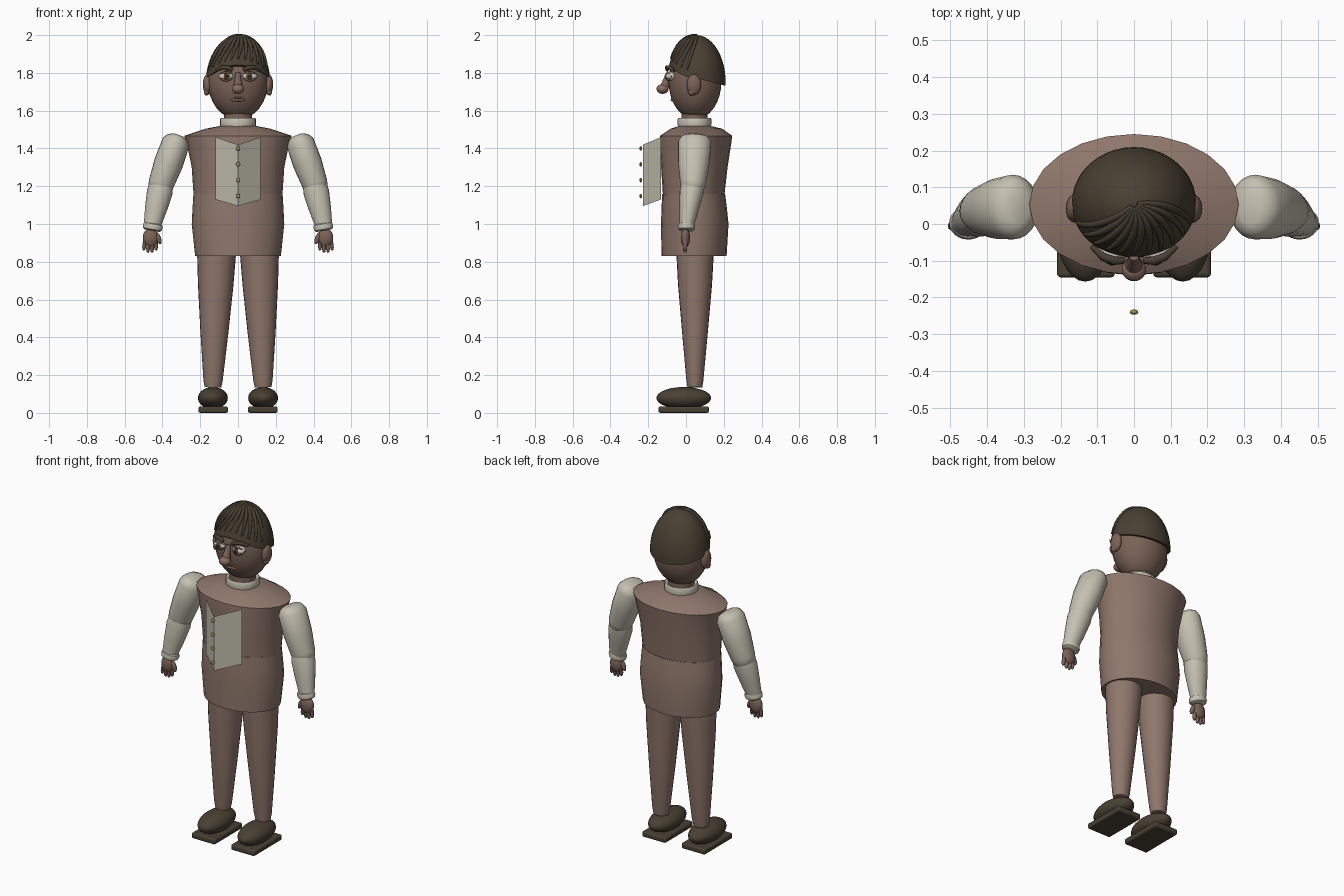
import bpy, math
from mathutils import Vector

if "Cube" in bpy.data.objects:
    bpy.data.objects.remove(bpy.data.objects["Cube"])

TAU = 2 * math.pi


def material(name, rgb):
    m = bpy.data.materials.new(name)
    m.diffuse_color = (*rgb, 1)
    m.use_nodes = True
    m.node_tree.nodes["Principled BSDF"].inputs["Base Color"].default_value = m.diffuse_color
    return m


SKIN = material("skin", (0.20, 0.125, 0.095))
CLOTH = material("brown_cloth", (0.275, 0.185, 0.148))
SHIRT = material("off_white", (0.56, 0.53, 0.44))
HAIR = material("dark_brown", (0.068, 0.052, 0.033))
NOSE = material("nose_pink", (0.26, 0.145, 0.11))
LIP = material("lip", (0.17, 0.075, 0.06))
WHITE = material("eye_white", (0.65, 0.64, 0.58))
IRIS = material("iris_brown", (0.12, 0.06, 0.025))
BLACK = material("pupil_black", (0.01, 0.01, 0.01))
GOLD = material("brass", (0.40, 0.27, 0.08))


def mesh(name, verts, faces, mat):
    me = bpy.data.meshes.new(name)
    me.from_pydata([tuple(v) for v in verts], [], faces)
    me.materials.append(mat)
    me.validate()
    ob = bpy.data.objects.new(name, me)
    bpy.context.collection.objects.link(ob)
    return ob


def loft(name, rings, mat, caps=True):
    """Skin a stack of closed rings, listed from top to bottom."""
    n = len(rings[0])
    verts = [v for r in rings for v in r]
    faces = [(i * n + j, (i + 1) * n + j, (i + 1) * n + (j + 1) % n, i * n + (j + 1) % n)
             for i in range(len(rings) - 1) for j in range(n)]
    if caps:
        last = (len(rings) - 1) * n
        faces += [tuple(range(n)), tuple(last + j for j in reversed(range(n)))]
    return mesh(name, verts, faces, mat)


def oval(z, rx, y0, y1, n=24):
    c, ry = (y0 + y1) / 2, (y1 - y0) / 2
    return [Vector((rx * math.cos(TAU * j / n), c + ry * math.sin(TAU * j / n), z)) for j in range(n)]


def ball(name, loc, r, mat, seg=24, rot=(0, 0, 0)):
    bpy.ops.mesh.primitive_uv_sphere_add(segments=seg, ring_count=seg // 2, location=loc, rotation=rot)
    ob = bpy.context.object
    ob.name, ob.scale = name, r
    ob.data.materials.append(mat)
    return ob


def limb(name, a, b, profile, mat, n=24):
    """Tube from a to b; profile rows are (distance along, side radius, depth radius)."""
    a, b = Vector(a), Vector(b)
    d = (b - a).normalized()
    depth = (Vector((0, 1, 0)) - d * d.y).normalized()
    side = depth.cross(d)
    rings = [[a.lerp(b, t) + side * rs * math.cos(-TAU * j / n) + depth * rd * math.sin(-TAU * j / n)
              for j in range(n)] for t, rs, rd in profile]
    ob = loft(name, rings, mat)
    import bmesh
    bm = bmesh.new()
    bm.from_mesh(ob.data)
    bmesh.ops.recalc_face_normals(bm, faces=bm.faces)
    bm.to_mesh(ob.data)
    bm.free()
    return ob


def strand(name, pts, radii, mat, bevel):
    cu = bpy.data.curves.new(name, 'CURVE')
    cu.dimensions, cu.bevel_depth, cu.bevel_resolution, cu.use_fill_caps = '3D', bevel, 2, True
    cu.resolution_u = 4
    sp = cu.splines.new('POLY')
    sp.points.add(len(pts) - 1)
    for p, co, r in zip(sp.points, pts, radii):
        p.co, p.radius = (*co, 1), r
    cu.materials.append(mat)
    ob = bpy.data.objects.new(name, cu)
    bpy.context.collection.objects.link(ob)
    return ob


# Waistcoat body and skirt
loft("waistcoat", [oval(*r) for r in [
    (1.52, .09, -.035, .125), (1.505, .17, -.08, .19), (1.467, .285, -.138, .245), (1.43, .272, -.14, .24),
    (1.30, .245, -.132, .22), (1.15, .235, -.122, .203)]], CLOTH)
loft("waistcoat_skirt", [oval(*r) for r in [
    (1.16, .236, -.126, .207), (1.08, .241, -.13, .217), (1.0, .245, -.132, .225), (.83, .227, -.13, .215)]], CLOTH)

# Neck and collar
loft("neck", [oval(1.62, .075, -.025, .115), oval(1.5, .075, -.025, .115)], SKIN)
loft("collar", [oval(*r) for r in [
    (1.555, .075, -.025, .115), (1.562, .09, -.04, .13), (1.555, .095, -.044, .134),
    (1.525, .095, -.044, .134), (1.50, .09, -.04, .13)]], SHIRT)

# Shirt front: a folded sheet standing proud of the chest, with buttons
mesh("shirt_front", [(-.12, -.132, 1.46), (0, -.228, 1.42), (.12, -.132, 1.46),
                     (-.12, -.132, 1.13), (0, -.228, 1.095), (.12, -.132, 1.13)],
     [(0, 3, 4, 1), (1, 4, 5, 2)], SHIRT)
for i in range(4):
    ball("button", (0, -.24, 1.4 - .084 * i), (.012, .007, .012), GOLD, 12)

# Head
ball("head", (0, .048, 1.757), (.16, .14, .203), SKIN, 32)

# Hair cap with a hairline that rises towards the forehead
HC, HR = Vector((0, .055, 1.75)), Vector((.17, .155, .25))


def on_hair(az, th, grow=1.0):
    return HC + grow * Vector((HR.x * math.sin(th) * math.cos(az), HR.y * math.sin(th) * math.sin(az),
                               HR.z * math.cos(th)))


def hairline(az):
    s = math.sin(az)
    z = 1.772 + (.07 * s * s if s < 0 else -.04 * s)
    return math.acos((z - HC.z) / HR.z)


N = 40
loft("hair_cap", [[on_hair(TAU * j / N, hairline(TAU * j / N) * max(i / 12, .01)) for j in range(N)]
                  for i in range(13)], HAIR)

# Fringe locks fanning forward from the crown
for k in range(11):
    az = math.radians(200 + 14 * k)
    pts, rad = [], []
    for i in range(9):
        t = i / 8
        pts.append(on_hair(az + .45 * (1 - t), .05 + t * (hairline(az) - .2), 1.005))
        rad.append(.35 + .75 * math.sin(math.pi * (.1 + .8 * t)))
    strand("fringe_lock", pts, rad, HAIR, .009)

# Nose and mouth
limb("nose_bridge", (0, -.088, 1.80), (0, -.118, 1.715),
     [(0, .012, .012), (.5, .019, .02), (1, .026, .024)], SKIN, 16)
ball("nose_tip", (0, -.124, 1.715), (.033, .032, .026), NOSE)
for row, (z, curl, r) in enumerate([(1.668, .004, .006), (1.656, .006, .007)]):
    pts = [(x * .048, -.075 + .018 * x * x, z + curl * x * x) for x in (-1, -.6, -.25, 0, .25, .6, 1)]
    strand("lip_%d" % row, pts, [.4, .9, 1.1, .9, 1.1, .9, .4], (LIP, NOSE)[row], r)

for s in (-1, 1):
    # Eyes, lids and brows
    ball("eye", (s * .062, -.078, 1.782), (.04, .03, .023), WHITE)
    ball("iris", (s * .06, -.103, 1.782), (.017, .008, .017), IRIS, 16)
    ball("pupil", (s * .06, -.109, 1.782), (.008, .004, .008), BLACK, 12)
    for sg in (-1, 1):
        pts = [(s * (.062 + .04 * u), -.098 + .022 * u * u, 1.782 + sg * .022 * (1 - u * u))
               for u in (-1, -.6, -.2, .2, .6, 1)]
        strand("eyelid", pts, [.5, 1, 1, 1, 1, .5], SKIN, .006)
    pts = [(s * x, y, z) for x, y, z in [(.028, -.1, 1.815), (.055, -.1, 1.828), (.085, -.088, 1.829), (.115, -.062, 1.812)]]
    strand("brow", pts, [.8, 1.1, 1, .6], HAIR, .011)
    # Ears
    ball("ear", (s * .162, .042, 1.738), (.024, .038, .055), SKIN)
    ball("ear_lobe", (s * .166, .03, 1.70), (.015, .02, .02), SKIN, 16)

    # Sleeves
    limb("upper_sleeve", (s * .315, .048, 1.47), (s * .422, .035, 1.17),
         [(0, .03, .05), (.04, .055, .075), (.13, .074, .088), (.5, .077, .083), (.85, .068, .068),
          (.95, .062, .06), (1, .045, .045)], SHIRT)
    limb("lower_sleeve", (s * .405, .035, 1.21), (s * .456, .003, .985),
         [(0, .045, .042), (.05, .064, .062), (.2, .068, .063), (.6, .058, .05), (1, .044, .037)], SHIRT)
    limb("cuff", (s * .448, .003, 1.005), (s * .455, .002, .965),
         [(0, .04, .033), (.15, .049, .042), (.5, .053, .045), (.85, .049, .042), (1, .04, .033)], SHIRT)
    # Hands
    ball("palm", (s * .463, -.003, .928), (.041, .025, .05), SKIN)
    for i in range(4):
        x = .435 + .019 * i
        limb("finger", (s * x, -.004, .915), (s * (x + .003 * (i - .5)), -.006, .848 + (.012 if i in (0, 3) else 0)),
             [(0, .010, .013), (.7, .010, .012), (.92, .007, .008), (1, .003, .003)], SKIN, 10)
    ball("thumb", (s * .422, -.006, .925), (.014, .014, .034), SKIN, 16, (0, s * .35, 0))

    # Trousers
    limb("trouser_leg", (s * .113, .048, .86), (s * .133, .047, .135),
         [(0, .104, .1), (.25, .094, .09), (.6, .074, .068), (.95, .051, .045), (1, .044, .039)], CLOTH)
    # Shoes
    ball("shoe", (s * .133, -.012, .079), (.079, .145, .058), HAIR, 28)
    bpy.ops.mesh.primitive_cube_add(size=1, location=(s * .131, -.012, .017))
    sole = bpy.context.object
    sole.name, sole.dimensions = "sole", (.157, .267, .034)
    bpy.ops.object.transform_apply(location=False, rotation=False, scale=True)
    sole.data.materials.append(HAIR)
    bev = sole.modifiers.new("round", 'BEVEL')
    bev.width, bev.segments = .01, 3

# Smooth shading with crisp edges
bpy.ops.object.select_all(action='DESELECT')
for ob in bpy.data.objects:
    if ob.type == 'MESH' and ob.name != "shirt_front":
        ob.select_set(True)
        bpy.context.view_layer.objects.active = ob
bpy.ops.object.shade_smooth_by_angle(angle=math.radians(40))
